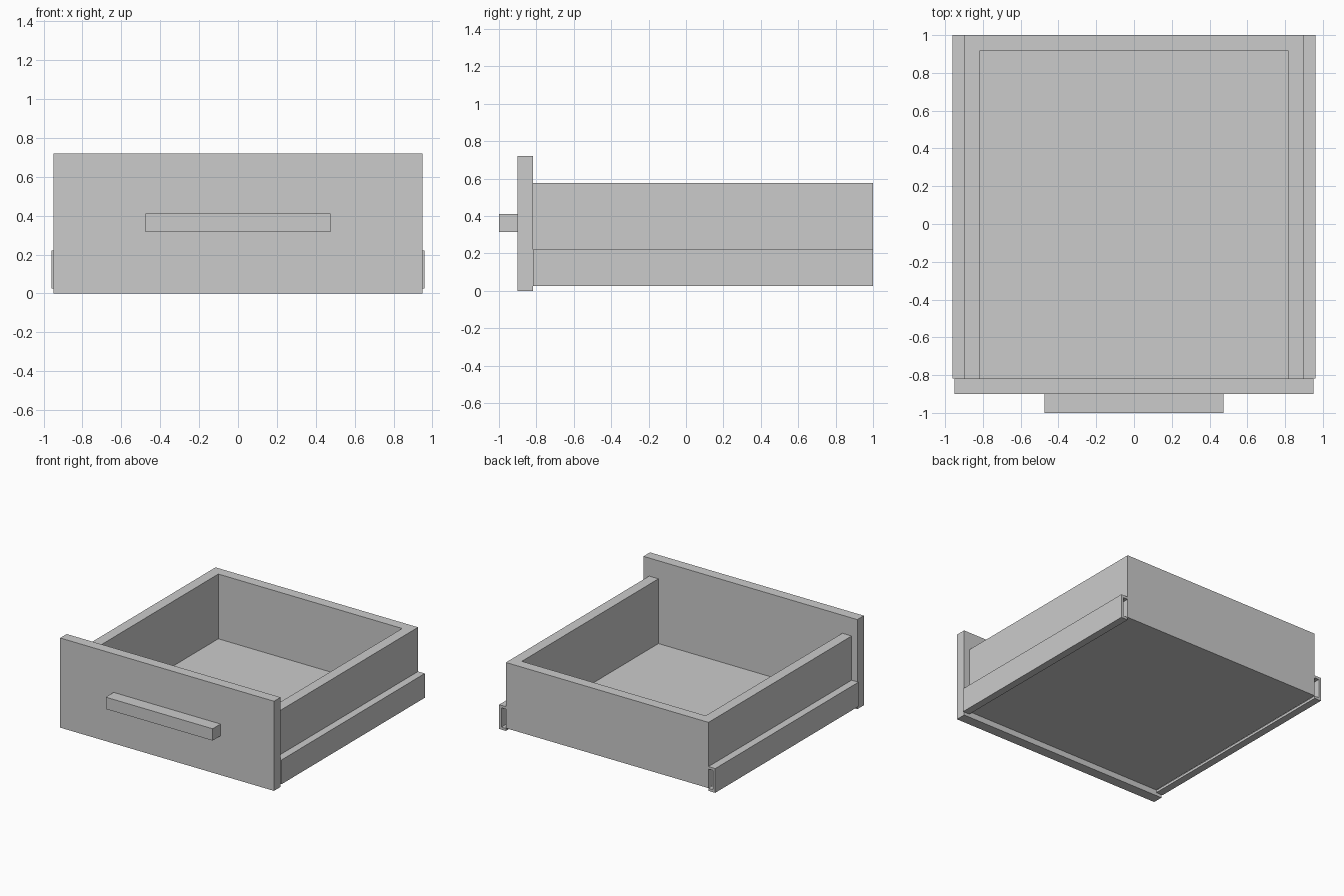
import bpy, bmesh
from mathutils import Vector

if "Cube" in bpy.data.objects:
    bpy.data.objects.remove(bpy.data.objects["Cube"])


def prism(name, outline, depth):
    """Extrude a closed outline of 3D points along the depth vector."""
    bm = bmesh.new()
    face = bm.faces.new([bm.verts.new(p) for p in outline])
    res = bmesh.ops.extrude_face_region(bm, geom=[face], use_keep_orig=True)
    verts = [v for v in res["geom"] if isinstance(v, bmesh.types.BMVert)]
    bmesh.ops.translate(bm, verts=verts, vec=Vector(depth))
    bmesh.ops.recalc_face_normals(bm, faces=bm.faces[:])
    mesh = bpy.data.meshes.new(name)
    bm.to_mesh(mesh)
    bm.free()
    obj = bpy.data.objects.new(name, mesh)
    bpy.context.collection.objects.link(obj)
    return obj


def box(name, x, y, z):
    """Box from (min, max) pairs."""
    base = [(x[0], y[0], z[0]), (x[1], y[0], z[0]),
            (x[1], y[1], z[0]), (x[0], y[1], z[0])]
    return prism(name, base, (0, 0, z[1] - z[0]))


FRONT, BACK = -0.817, 1.0      # drawer body extent in y
W, WALL = 0.9, 0.083           # body half width and wall thickness
BOTTOM, TOP = 0.047, 0.575     # body extent in z

# Front panel and bar handle
box("front_panel", (-0.95, 0.95), (-0.9, FRONT), (0, 0.72))
box("handle", (-0.475, 0.475), (-1.0, -0.9), (0.315, 0.41))

# Sides and back as one U-shaped wall, closed at the front by the panel
i = W - WALL
u_shape = [(-W, FRONT), (-W, BACK), (W, BACK), (W, FRONT),
           (i, FRONT), (i, BACK - WALL), (-i, BACK - WALL), (-i, FRONT)]
prism("drawer_walls", [(x, y, BOTTOM) for x, y in u_shape], (0, 0, TOP - BOTTOM))

# Thin floor panel
box("drawer_floor", (-i, i), (FRONT, BACK - WALL), (BOTTOM, BOTTOM + 0.008))

# C-channel runners, open towards the drawer body
X, Z0, Z1, T = 0.96, 0.025, 0.22, 0.02
channel = [(W, Z0), (X, Z0), (X, Z1), (W, Z1),
           (W, Z1 - T), (X - T, Z1 - T), (X - T, Z0 + T), (W, Z0 + T)]
for side, label in ((1, "right"), (-1, "left")):
    prism(f"{label}_runner", [(side * x, FRONT, z) for x, z in channel],
          (0, BACK - FRONT, 0))
